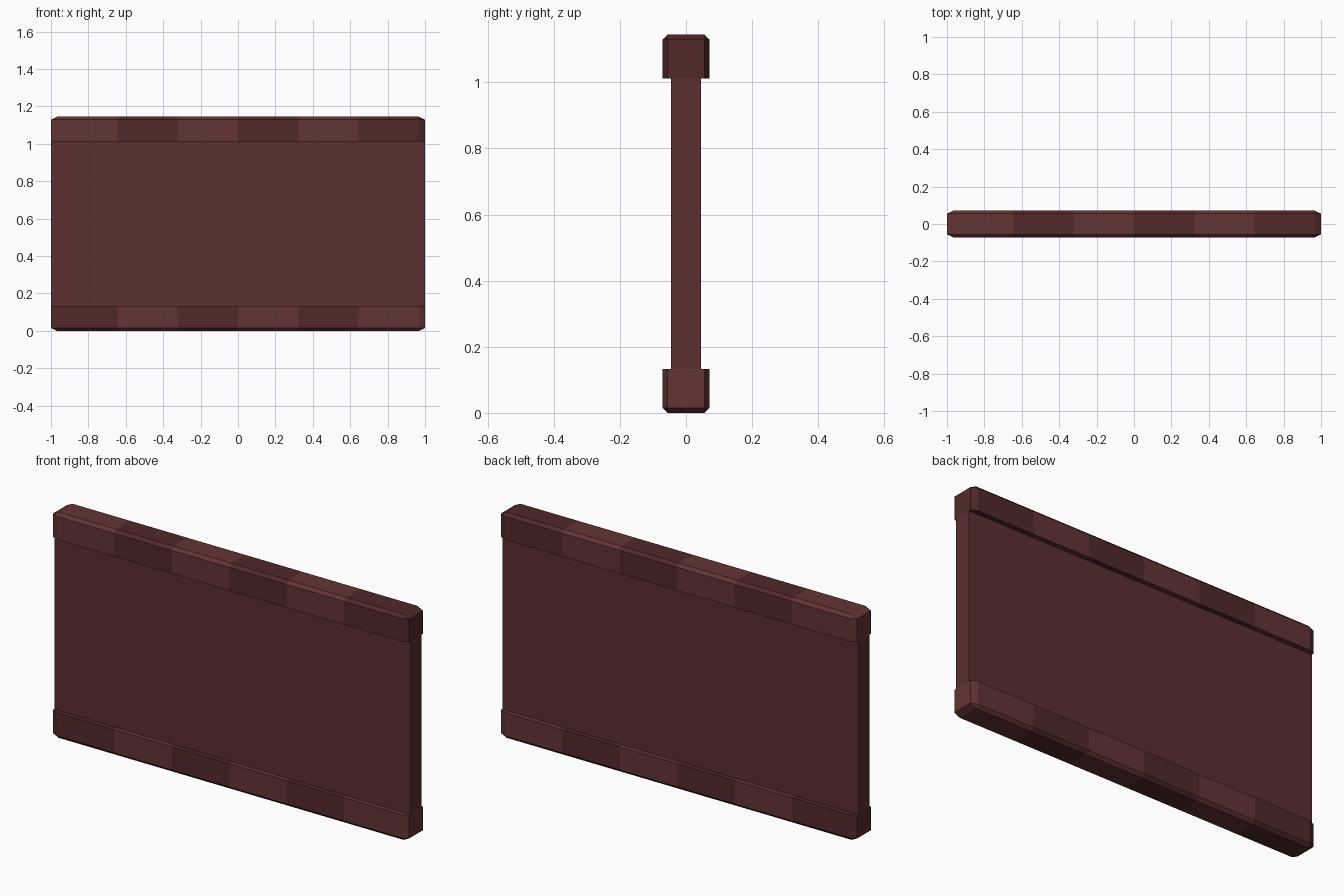
import bpy, bmesh, math
from mathutils import Matrix

if "Cube" in bpy.data.objects:
    bpy.data.objects.remove(bpy.data.objects["Cube"])

HEIGHT, RAIL_H, RAIL_Y, PANEL_Y = 1.145, 0.133, 0.071, 0.045
CHAMFER, STRETCH = 0.0155, 2.08      # end chamfers are stretched along x
INNER = 1 - CHAMFER * STRETCH        # where the six blocks begin


def material(name, rgb):
    m = bpy.data.materials.new(name)
    m.diffuse_color = (*rgb, 1)
    m.use_nodes = True
    m.node_tree.nodes["Principled BSDF"].inputs["Base Color"].default_value = m.diffuse_color
    return m


light = material("light_wood", (0.125, 0.034, 0.033))
dark = material("dark_wood", (0.083, 0.022, 0.022))
mid = material("panel_wood", (0.104, 0.028, 0.028))


def add_object(name, bm, mats):
    mesh = bpy.data.meshes.new(name)
    bm.to_mesh(mesh)
    bm.free()
    for m in mats:
        mesh.materials.append(m)
    ob = bpy.data.objects.new(name, mesh)
    bpy.context.collection.objects.link(ob)


def box(sx, sy, z0, z1):
    bm = bmesh.new()
    bmesh.ops.create_cube(bm, size=1, matrix=Matrix.Translation((0, 0, (z0 + z1) / 2))
                          @ Matrix.Diagonal((sx, sy, z1 - z0, 1)))
    return bm


def rail(name, flipped):
    # chamfer every edge except those facing the panel
    bm = box(2 / STRETCH, 2 * RAIL_Y, 0, RAIL_H)
    edges = [e for e in bm.edges if min(v.co.z for v in e.verts) < RAIL_H / 2]
    bmesh.ops.bevel(bm, geom=edges, offset=CHAMFER, segments=1, affect='EDGES')
    bmesh.ops.scale(bm, vec=(STRETCH, 1, 1), verts=bm.verts)
    # split into six alternating blocks
    step = INNER / 3
    for i in range(-2, 3):
        bmesh.ops.bisect_plane(bm, geom=bm.verts[:] + bm.edges[:] + bm.faces[:],
                               plane_co=(i * step, 0, 0), plane_no=(1, 0, 0))
    for f in bm.faces:
        block = math.floor(f.calc_center_median().x / step) + 3
        f.material_index = min(max(block, 0), 5) % 2
    if flipped:
        bmesh.ops.transform(bm, verts=bm.verts, matrix=Matrix.Translation((0, 0, HEIGHT))
                            @ Matrix.Rotation(math.pi, 4, 'Y'))
    bmesh.ops.recalc_face_normals(bm, faces=bm.faces)
    add_object(name, bm, [dark, light])


# rails above and below
rail("bottom_rail", False)
rail("top_rail", True)

# thin panel between the rails
add_object("panel", box(2, 2 * PANEL_Y, RAIL_H, HEIGHT - RAIL_H), [mid])
